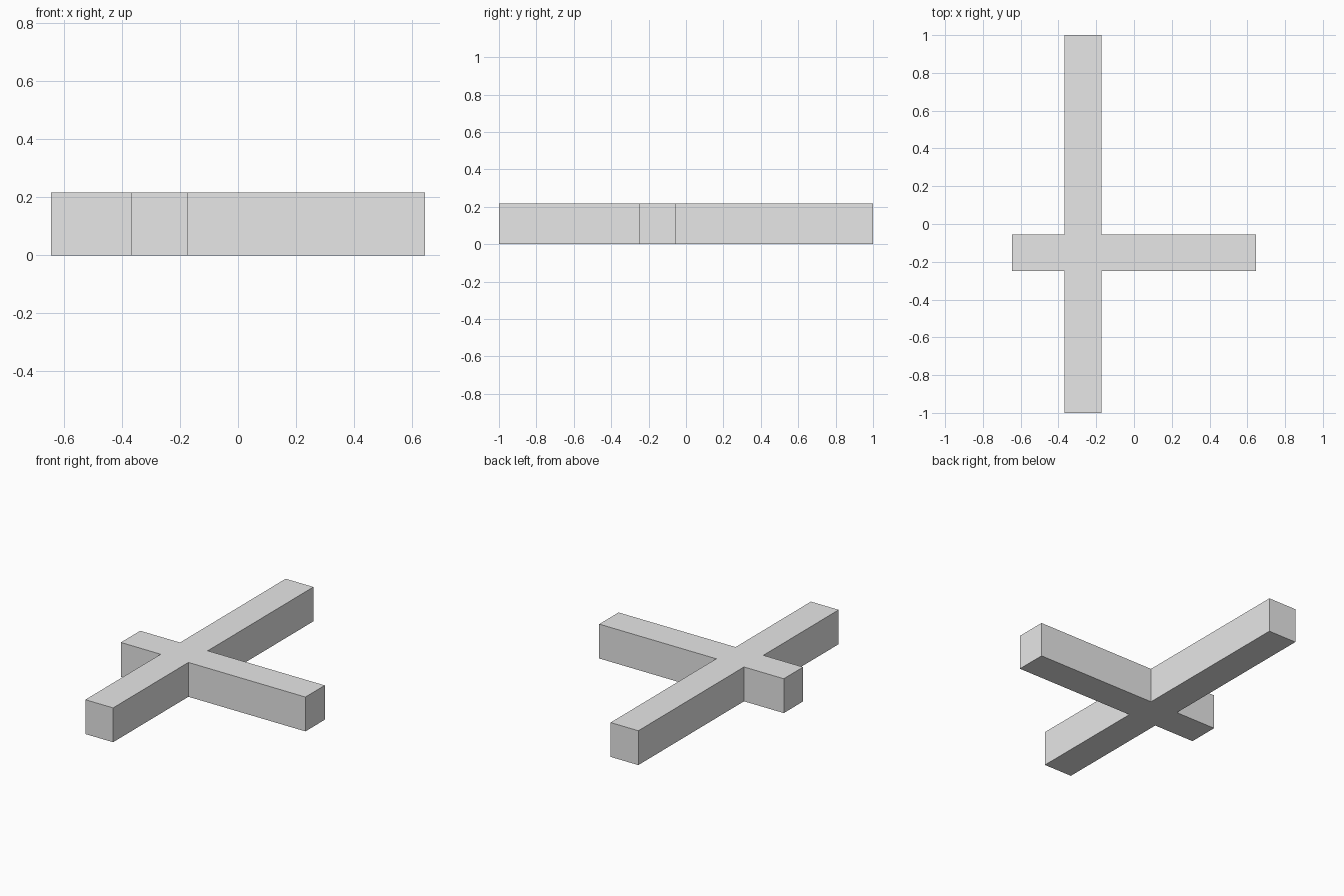
import bpy
import bmesh

default_cube = bpy.data.objects.get("Cube")
if default_cube:
    bpy.data.objects.remove(default_cube, do_unlink=True)

HEIGHT = 0.217
END_X, END_Y = 0.645, 1.0            # outer ends of the beams
LEFT, RIGHT = -0.367, -0.173         # sides of the long beam
FRONT, BACK = -0.248, -0.055         # sides of the cross beam

# Plain grey material
grey = bpy.data.materials.new("light_grey")
grey.use_nodes = True
color = (0.8, 0.8, 0.8, 1)
grey.diffuse_color = color
grey.node_tree.nodes["Principled BSDF"].inputs["Base Color"].default_value = color

# Cross outline, counter-clockwise from the front end of the long beam
outline = [
    (LEFT, -END_Y), (RIGHT, -END_Y), (RIGHT, FRONT),
    (END_X, FRONT), (END_X, BACK), (RIGHT, BACK),
    (RIGHT, END_Y), (LEFT, END_Y), (LEFT, BACK),
    (-END_X, BACK), (-END_X, FRONT), (LEFT, FRONT),
]

# Extrude the outline into one solid
bm = bmesh.new()
base = bm.faces.new([bm.verts.new((x, y, 0)) for x, y in outline])
extruded = bmesh.ops.extrude_face_region(bm, geom=[base], use_keep_orig=True)
top = [v for v in extruded["geom"] if isinstance(v, bmesh.types.BMVert)]
bmesh.ops.translate(bm, verts=top, vec=(0, 0, HEIGHT))
bmesh.ops.recalc_face_normals(bm, faces=bm.faces)

mesh = bpy.data.meshes.new("crossed_beams")
bm.to_mesh(mesh)
bm.free()
mesh.materials.append(grey)
beams = bpy.data.objects.new("crossed_beams", mesh)
bpy.context.collection.objects.link(beams)
